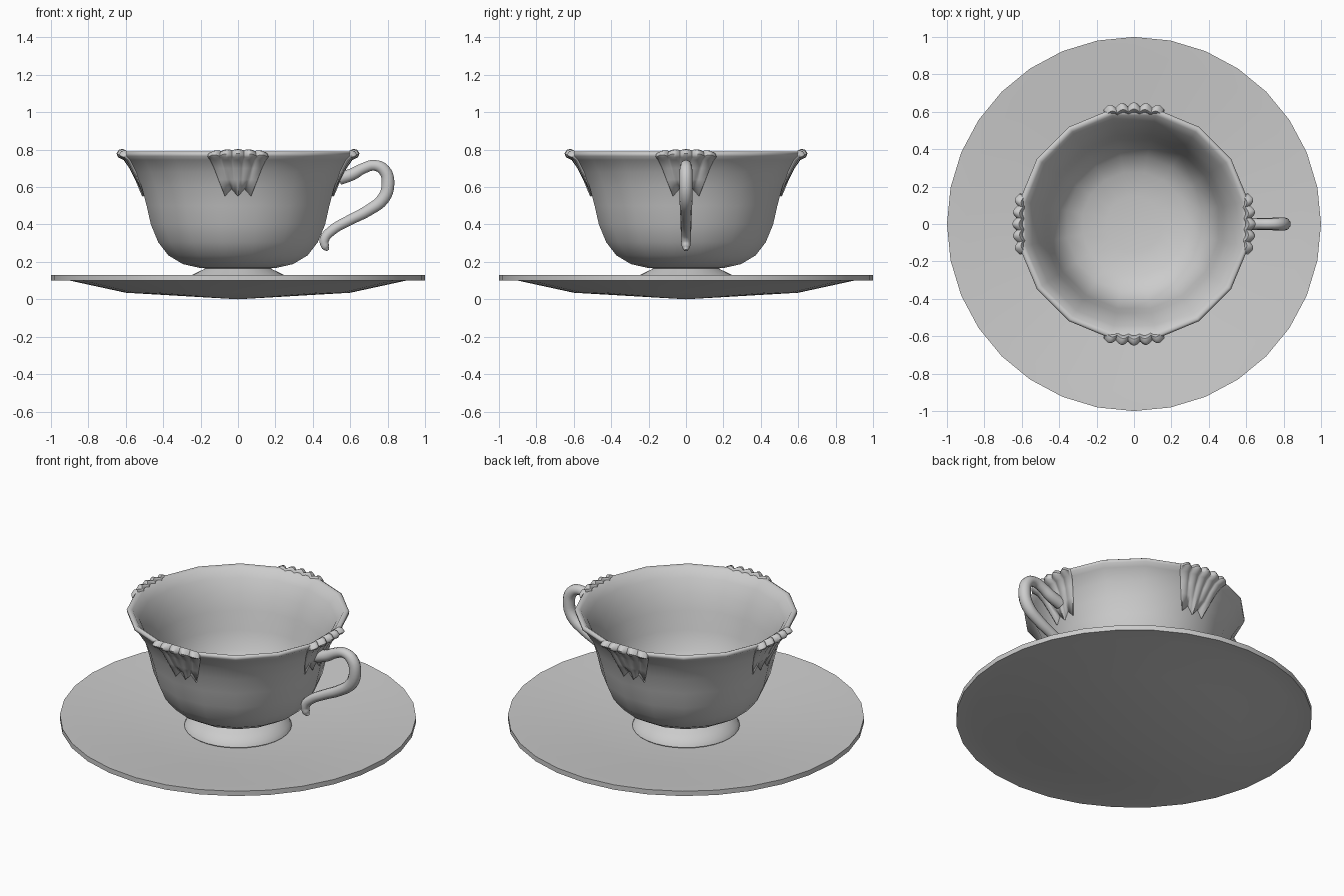
import bpy, bmesh, math

cube = bpy.data.objects.get("Cube")
if cube:
    bpy.data.objects.remove(cube, do_unlink=True)

clay = bpy.data.materials.new("grey_porcelain")
clay.use_nodes = True
clay.diffuse_color = (0.6, 0.6, 0.6, 1)
clay.node_tree.nodes["Principled BSDF"].inputs["Base Color"].default_value = (0.6, 0.6, 0.6, 1)


def finish(obj, angle):
    """Give the part its material and smooth shading with sharp edges kept."""
    if not obj.data.materials:
        obj.data.materials.append(clay)
    bpy.ops.object.select_all(action='DESELECT')
    obj.select_set(True)
    bpy.context.view_layer.objects.active = obj
    bpy.ops.object.shade_smooth_by_angle(angle=math.radians(angle))


def new_object(name, bm):
    mesh = bpy.data.meshes.new(name)
    bmesh.ops.recalc_face_normals(bm, faces=bm.faces)
    bm.to_mesh(mesh)
    bm.free()
    obj = bpy.data.objects.new(name, mesh)
    bpy.context.collection.objects.link(obj)
    return obj


def lathe(name, profile, sides, turn, angle):
    """Spin a (radius, height) profile about z; radius 0 becomes a pole."""
    bm = bmesh.new()
    rings = []
    for r, z in profile:
        if r == 0:
            rings.append([bm.verts.new((0, 0, z))] * sides)
        else:
            rings.append([bm.verts.new((r * math.cos(a), r * math.sin(a), z))
                          for a in (math.tau * (i + turn) / sides for i in range(sides))])
    for low, high in zip(rings, rings[1:]):
        for i in range(sides):
            j = (i + 1) % sides
            corners = list(dict.fromkeys((low[i], low[j], high[j], high[i])))
            bm.faces.new(corners)
    obj = new_object(name, bm)
    finish(obj, angle)
    return obj


# Dished saucer with a thin upright rim
lathe("saucer", [(0, 0), (0.6, 0.035), (0.9, 0.1), (1, 0.1), (1, 0.13),
                 (0.9, 0.122), (0.6, 0.09), (0.3, 0.07), (0, 0.065)], 32, 0, 30)

# Flared foot
lathe("foot", [(0, 0.06), (0.29, 0.06), (0.302, 0.075), (0.29, 0.1), (0.245, 0.13),
               (0.18, 0.162), (0.14, 0.19), (0, 0.19)], 32, 0, 50)

# Bowl: outer wall, rolled lip, then inner wall
lathe("bowl", [(0, 0.165), (0.2, 0.166), (0.3, 0.188), (0.38, 0.235), (0.435, 0.305),
               (0.475, 0.4), (0.498, 0.5), (0.525, 0.6), (0.558, 0.68), (0.6, 0.745),
               (0.622, 0.765), (0.625, 0.782), (0.612, 0.79), (0.592, 0.78),
               (0.555, 0.73), (0.515, 0.65), (0.485, 0.56), (0.46, 0.45),
               (0.425, 0.34), (0.365, 0.265), (0.28, 0.222), (0.15, 0.205), (0, 0.2)],
      16, 0.5, 75)

# Shell ornament rows: half width, radius, height, lobe depth
ROWS = [(0.07, 0.513, 0.55, 0), (0.105, 0.55, 0.64, 0.004), (0.128, 0.58, 0.7, 0.008),
        (0.15, 0.612, 0.745, 0.012), (0.162, 0.642, 0.76, 0.018), (0.164, 0.65, 0.78, 0.02),
        (0.158, 0.637, 0.8, 0.02), (0.15, 0.615, 0.804, 0.015), (0.142, 0.59, 0.782, 0.008)]
COLS = 40


def ornament(name, angle):
    bm = bmesh.new()
    grid = []
    for k, (half, radius, height, depth) in enumerate(ROWS):
        line = []
        for c in range(COLS + 1):
            u = 2 * c / COLS - 1
            lobe = abs(math.cos(2.5 * math.pi * u)) - 1
            side = half * u
            out = math.sqrt(radius ** 2 - side ** 2) + depth * lobe
            z = height
            if k == 0:                      # pointed lower edge
                z += 0.04 * (1 - abs(2 * abs(u) - 1))
            if k > 4:                       # scalloped crest
                z += 0.5 * depth * lobe - 0.012 * u * u
            ca, sa = math.cos(angle), math.sin(angle)
            line.append(bm.verts.new((out * ca - side * sa, out * sa + side * ca, z)))
        grid.append(line)
    for low, high in zip(grid, grid[1:]):
        for c in range(COLS):
            bm.faces.new((low[c], low[c + 1], high[c + 1], high[c]))
    obj = new_object(name, bm)
    thick = obj.modifiers.new("thickness", 'SOLIDIFY')
    thick.thickness = 0.024
    thick.offset = -1
    finish(obj, 50)


for i, place in enumerate(("left", "back", "right", "front")):
    ornament(place + "_ornament", i * math.pi / 2)

# Handle: tapered tube along a swept path (x, z, radius)
PATH = [(0.54, 0.645, 0.036), (0.61, 0.668, 0.034), (0.67, 0.7, 0.03), (0.73, 0.716, 0.03),
        (0.782, 0.69, 0.034), (0.802, 0.62, 0.036), (0.778, 0.54, 0.035), (0.7, 0.477, 0.032),
        (0.59, 0.42, 0.029), (0.505, 0.37, 0.028), (0.462, 0.32, 0.027), (0.468, 0.28, 0.022),
        (0.482, 0.262, 0.008)]
curve = bpy.data.curves.new("handle", 'CURVE')
curve.dimensions = '3D'
curve.bevel_depth = 1
curve.bevel_resolution = 3
curve.resolution_u = 4
curve.use_fill_caps = True
spline = curve.splines.new('BEZIER')
spline.bezier_points.add(len(PATH) - 1)
for point, (x, z, radius) in zip(spline.bezier_points, PATH):
    point.co = (x, 0, z)
    point.radius = radius
    point.handle_left_type = point.handle_right_type = 'AUTO'
handle = bpy.data.objects.new("handle", curve)
bpy.context.collection.objects.link(handle)
bpy.ops.object.select_all(action='DESELECT')
handle.select_set(True)
bpy.context.view_layer.objects.active = handle
bpy.ops.object.convert(target='MESH')
finish(bpy.context.view_layer.objects.active, 60)
